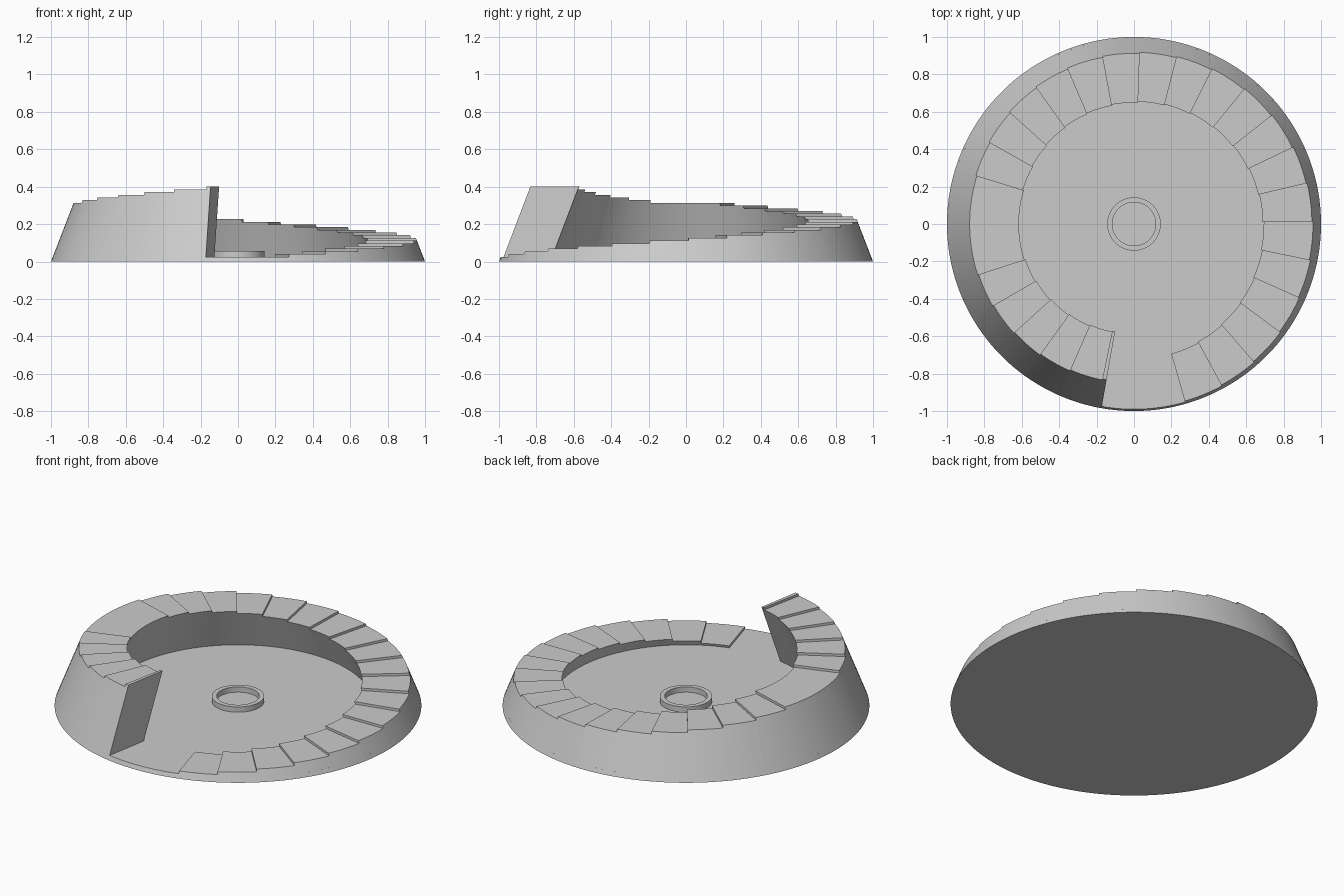
import bpy, bmesh
from math import radians, sin, cos

if "Cube" in bpy.data.objects:
    bpy.data.objects.remove(bpy.data.objects["Cube"])

FLOOR, TOP = 0.025, 0.40
SLOPE = 0.387                     # inward lean of the walls per unit height
R_OUT, R_IN = 1.0, 0.737          # wall radii at z = 0


def finish(name, bm):
    bmesh.ops.recalc_face_normals(bm, faces=bm.faces)
    me = bpy.data.meshes.new(name)
    bm.to_mesh(me)
    bm.free()
    ob = bpy.data.objects.new(name, me)
    bpy.context.collection.objects.link(ob)
    bpy.ops.object.select_all(action='DESELECT')
    bpy.context.view_layer.objects.active = ob
    ob.select_set(True)
    bpy.ops.object.shade_smooth_by_angle(angle=radians(30))
    return ob


# round base plate with sloped rim
bm = bmesh.new()
bmesh.ops.create_cone(bm, cap_ends=True, segments=180, radius1=R_OUT,
                      radius2=R_OUT - SLOPE * FLOOR, depth=FLOOR)
bmesh.ops.translate(bm, verts=bm.verts, vec=(0, 0, FLOOR / 2))
finish("base_plate", bm)

# riser angles of the spiral stair; a long landing sits at the left
risers = [-74.0 + 12.47 * i for i in range(20)]
risers += [198.0 + 12.1 * i for i in range(6)]
END = 260.0
STEP = (TOP - FLOOR) / len(risers)

# spiral stair: rising sloped wall swept round the base
bm = bmesh.new()


def section(deg, z):
    a = radians(deg)
    pts = []
    for r, h in ((R_IN, FLOOR), (R_IN, z), (R_OUT, z), (R_OUT, FLOOR)):
        q = r - SLOPE * h
        pts.append(bm.verts.new((q * cos(a), q * sin(a), h)))
    return pts


prev = None
for i, a0 in enumerate(risers):
    a1 = risers[i + 1] if i + 1 < len(risers) else END
    z = FLOOR + STEP * (i + 1)
    n = max(1, round((a1 - a0) / 2))
    for k in range(n + 1):
        cur = section(a0 + (a1 - a0) * k / n, z)
        if k:
            for j in range(4):
                m = (j + 1) % 4
                bm.faces.new((prev[j], prev[m], cur[m], cur[j]))
        elif prev is None:
            bm.faces.new(cur)                                   # first riser
        else:
            bm.faces.new((prev[1], prev[2], cur[2], cur[1]))    # riser
        prev = cur
bm.faces.new(prev)                                              # tall end face
bmesh.ops.remove_doubles(bm, verts=bm.verts, dist=0.0005)
finish("spiral_stair", bm)

# small raised ring in the middle
bm = bmesh.new()
profile = ((0.143, FLOOR), (0.143, 0.057), (0.116, 0.057), (0.116, FLOOR))
vs = [bm.verts.new((r, 0, z)) for r, z in profile]
es = [bm.edges.new((vs[i], vs[(i + 1) % 4])) for i in range(4)]
bmesh.ops.spin(bm, geom=vs + es, cent=(0, 0, 0), axis=(0, 0, 1),
               angle=radians(360), steps=64, use_merge=True)
bmesh.ops.remove_doubles(bm, verts=bm.verts, dist=0.0005)
finish("centre_ring", bm)
